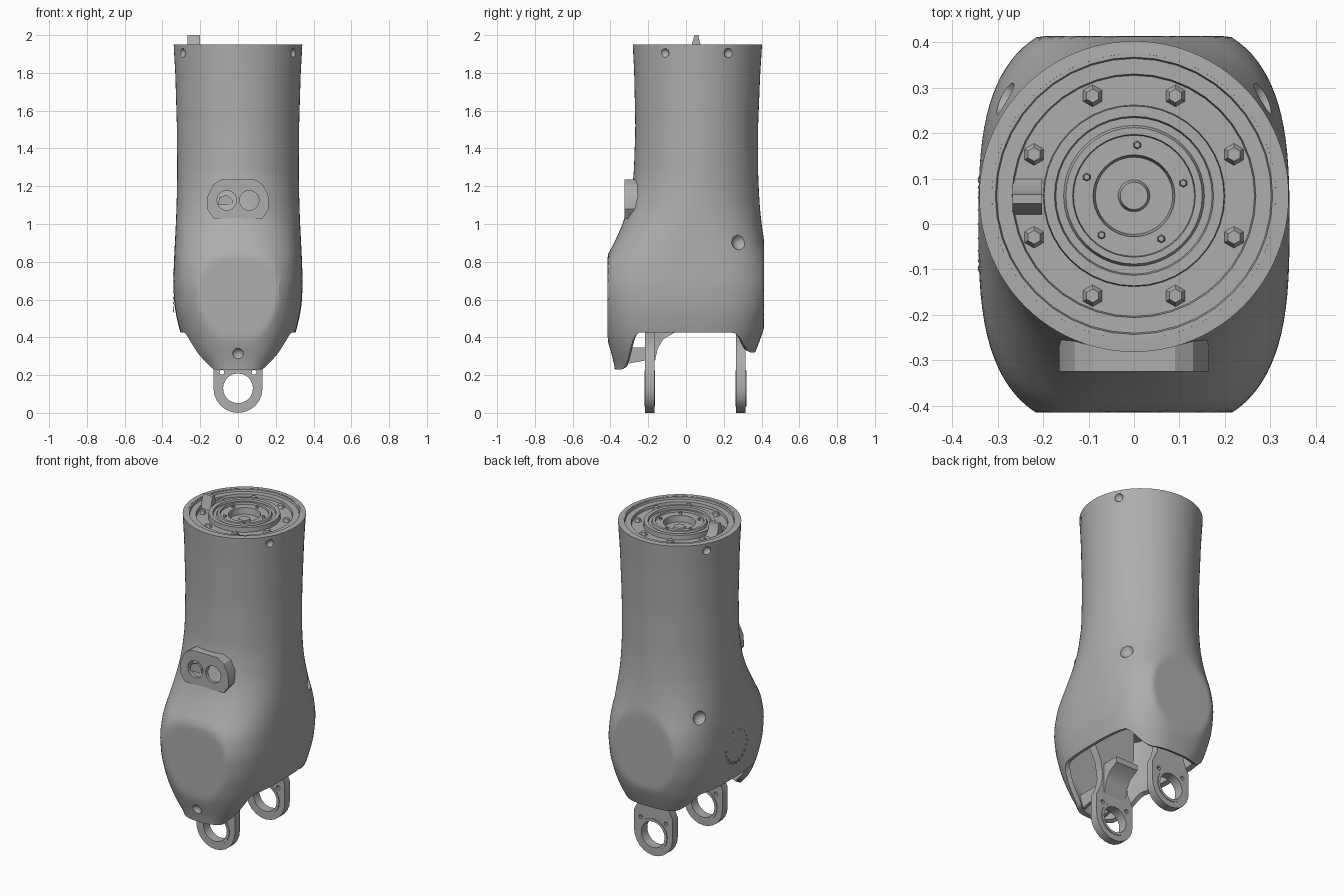
import bpy, bmesh, math
from mathutils import Vector

if "Cube" in bpy.data.objects:
    bpy.data.objects.remove(bpy.data.objects["Cube"])

GREY = (0.42, 0.42, 0.42, 1)
metal = bpy.data.materials.new("mid grey")
metal.use_nodes = True
metal.diffuse_color = GREY
metal.node_tree.nodes["Principled BSDF"].inputs["Base Color"].default_value = GREY
AXIS_Y = 0.062


def select(ob):
    bpy.ops.object.select_all(action='DESELECT')
    ob.select_set(True)
    bpy.context.view_layer.objects.active = ob


def finish(ob, angle=30):
    ob.data.materials.clear()
    ob.data.materials.append(metal)
    select(ob)
    bpy.ops.object.shade_smooth_by_angle(angle=math.radians(angle))
    return ob


def from_bmesh(name, bm):
    mesh = bpy.data.meshes.new(name)
    bm.to_mesh(mesh)
    bm.free()
    ob = bpy.data.objects.new(name, mesh)
    bpy.context.collection.objects.link(ob)
    return ob


def loft(name, rings, cap=False):
    bm = bmesh.new()
    rows = [[bm.verts.new(p) for p in ring] for ring in rings]
    n = len(rows[0])
    for a, b in zip(rows, rows[1:]):
        for i in range(n):
            j = (i + 1) % n
            bm.faces.new((a[i], a[j], b[j], b[i]))
    if cap:
        bm.faces.new(rows[-1])
    return from_bmesh(name, bm)


def circle(r, cx=0, cy=0, n=14):
    return [(cx + r * math.cos(math.tau * i / n), cy + r * math.sin(math.tau * i / n))
            for i in range(n)]


def plate(name, outlines, loc, thick, rot_z=0):
    """Upright plate cut from 2D outlines; inner outlines become holes."""
    cu = bpy.data.curves.new(name, 'CURVE')
    cu.dimensions, cu.fill_mode, cu.extrude = '2D', 'BOTH', thick / 2
    for pts in outlines:
        sp = cu.splines.new('POLY')
        sp.points.add(len(pts) - 1)
        for p, (x, y) in zip(sp.points, pts):
            p.co = (x, y, 0, 1)
        sp.use_cyclic_u = True
    ob = bpy.data.objects.new(name, cu)
    bpy.context.collection.objects.link(ob)
    ob.location = loc
    ob.rotation_euler = (math.pi / 2, 0, rot_z)
    select(ob)
    bpy.ops.object.convert(target='MESH')
    return finish(bpy.context.object)


# Housing sections: height, half width, front, back, centre, squareness
SECTIONS = [
    (0.23, 0.18, -0.375, 0.34, 0, 3), (0.28, 0.235, -0.385, 0.35, 0, 3),
    (0.33, 0.265, -0.40, 0.37, 0, 3), (0.42, 0.305, -0.425, 0.405, 0, 3),
    (0.55, 0.335, -0.45, 0.44, 0, 3), (0.68, 0.343, -0.46, 0.455, 0, 3),
    (0.80, 0.339, -0.435, 0.44, 0, 2.9), (0.90, 0.334, -0.38, 0.415, 0.01, 2.6),
    (1.00, 0.329, -0.335, 0.40, 0.025, 2.3), (1.10, 0.325, -0.305, 0.39, 0.04, 2.1),
    (1.25, 0.322, -0.277, 0.382, 0.05, 2), (1.50, 0.323, -0.268, 0.381, 0.056, 2),
    (1.80, 0.332, -0.274, 0.393, 0.06, 2), (1.95, 0.341, -0.282, 0.403, AXIS_Y, 2)]


def linear(z):
    z = min(max(z, SECTIONS[0][0]), SECTIONS[-1][0])
    for a, b in zip(SECTIONS, SECTIONS[1:]):
        if z <= b[0]:
            f = (z - a[0]) / (b[0] - a[0])
            return [p + (q - p) * f for p, q in zip(a, b)]


def section_point(z, t):
    samples = [linear(z + d) for d in (-0.03, 0, 0.03)]
    _, hx, front, back, cy, n = [sum(v) / 3 for v in zip(*samples)]
    c, s = math.cos(t), math.sin(t)
    x = math.copysign(hx * abs(c) ** (2 / n), c)
    reach = (back - cy) if s > 0 else (cy - front)
    y = cy + math.copysign(reach * abs(s) ** (2 / n), s)
    return Vector((x, min(max(y, -0.415), 0.413), z))


def ease(f):
    f = min(max(f, 0), 1)
    return f * f * (3 - 2 * f)


def lower_edge(t):
    """Arched opening: front skirt hangs lowest, back skirt a little less."""
    y = section_point(0.45, t).y
    return 0.425 - 0.195 * ease((-y - 0.25) / 0.14) - 0.105 * ease((y - 0.25) / 0.14)


SIDES = 96
rings = []
for k in range(49):
    ring = []
    for i in range(SIDES):
        t = math.tau * i / SIDES
        low = lower_edge(t)
        z = low + (1.1 - low) * k / 30 if k < 30 else 1.1 + 0.85 * (k - 30) / 18
        ring.append(section_point(z, t))
    rings.append(ring)
housing = loft("housing", rings)
shell = housing.modifiers.new("shell", 'SOLIDIFY')
shell.thickness, shell.offset = 0.028, -1

# Sockets sunk into the housing: side dimples, rim screw holes, front screw hole
bm = bmesh.new()
sockets = [(0, -0.41, 0.31, 0.034)]
for sx in (-1, 1):
    sockets += [(sx * 0.30, 0.285, 0.905, 0.045),
                (sx * 0.30, -0.115, 1.905, 0.026), (sx * 0.30, 0.225, 1.905, 0.026)]
for x, y, z, r in sockets:
    made = bmesh.ops.create_icosphere(bm, subdivisions=2, radius=r)
    bmesh.ops.translate(bm, verts=made["verts"], vec=(x, y, z))
cutter = from_bmesh("socket_cutter", bm)
cutter.hide_render = True
cut = housing.modifiers.new("sockets", 'BOOLEAN')
cut.operation, cut.object, cut.solver = 'DIFFERENCE', cutter, 'EXACT'
select(housing)
for m in ("shell", "sockets"):
    bpy.ops.object.modifier_apply(modifier=m)
bpy.data.objects.remove(cutter)
finish(housing)


def lathe(name, profile, n=40):
    return finish(loft(name, [[(r * math.cos(math.tau * i / n), AXIS_Y + r * math.sin(math.tau * i / n), z)
                               for i in range(n)] for r, z in profile], cap=True))


# Turned end flange with stepped rings, and inner closing plate
TOP, MID, LOW = 1.95, 1.938, 1.922
lathe("end_flange", [(0.318, 1.92), (0.318, TOP), (0.305, TOP), (0.302, MID), (0.268, MID),
                     (0.265, LOW), (0.20, LOW), (0.198, TOP), (0.175, TOP), (0.172, MID),
                     (0.155, MID), (0.15, TOP), (0.135, TOP), (0.133, MID), (0.09, MID),
                     (0.085, 1.90), (0.035, 1.90), (0.03, 1.915)])
loft_ring = [section_point(0.78, math.tau * i / SIDES) for i in range(SIDES)]
bm = bmesh.new()
bm.faces.new([bm.verts.new((p.x * 0.95, p.y * 0.95, p.z)) for p in loft_ring])
finish(from_bmesh("inner_closing_plate", bm))


def studs(name, count, radius, size, z, phase):
    bm = bmesh.new()
    for i in range(count):
        a = math.tau * (i + phase) / count
        made = bmesh.ops.create_cone(bm, cap_ends=True, segments=6, radius1=size,
                                     radius2=size * 0.6, depth=0.02)
        bmesh.ops.translate(bm, verts=made["verts"],
                            vec=(radius * math.cos(a), AXIS_Y + radius * math.sin(a), z))
    return finish(from_bmesh(name, bm))


studs("flange_bolts", 8, 0.238, 0.025, 1.93, 0.5)
studs("hub_bolts", 5, 0.112, 0.011, 1.94, 0.2)

# Locating pin standing above the flange
plate("locating_pin", [[(0.02, 1.92), (0.10, 1.92), (0.075, 1.955), (0.065, 2.0), (0.045, 2.0), (0.03, 1.95)]],
      (-0.235, 0, 0), 0.065, math.pi / 2)

# Twin-socket connector on the front
pad = [(-0.13, 1.03), (-0.165, 1.08), (-0.16, 1.15), (-0.13, 1.21), (-0.09, 1.235)]
pad += [(-x, z) for x, z in reversed(pad)]
plate("connector_block", [pad, circle(0.052, -0.06, 1.125), circle(0.052, 0.06, 1.125)],
      (0, -0.287, 0), 0.076)
plate("connector_key", [[(-0.105, 1.10), (-0.03, 1.10), (-0.03, 1.13), (-0.06, 1.155), (-0.10, 1.14)]],
      (0, -0.305, 0), 0.012)

# Pivot lugs below: round eye, waisted strap, bolt holes
eye = [(0.13 * math.cos(a), 0.13 + 0.13 * math.sin(a))
       for a in [math.pi * (1 + i / 12) for i in range(13)]]
strap = [(0.13, 0.25), (0.10, 0.31), (0.085, 0.38), (0.10, 0.48), (0.14, 0.56), (0.14, 0.78)]
outline = eye + strap + [(-x, z) for x, z in reversed(strap)]
holes = [circle(0.084, 0, 0.13)] + [circle(0.013, s * 0.085, 0.215, 8) for s in (-1, 1)]
for name, y in (("front_lug", -0.192), ("back_lug", 0.29)):
    plate(name, [outline] + holes, (0, y, 0), 0.05)
    plate(name + "_bushing", [circle(0.095, 0, 0.13, 20), circle(0.079, 0, 0.13, 20)], (0, y, 0), 0.058)

# Curved gusset and tie rib holding the front lug
plate("front_gusset", [[(-0.18, 0.26), (-0.163, 0.28), (-0.15, 0.34), (-0.12, 0.39),
                        (-0.06, 0.425), (-0.06, 0.46), (-0.18, 0.46)]], (0, 0, 0), 0.15, math.pi / 2)
for x in (-0.07, 0.07):
    plate("tie_rib", [[(-0.37, 0.25), (-0.2, 0.28), (-0.2, 0.345), (-0.37, 0.345)]],
          (x, 0, 0), 0.02, math.pi / 2)

# Ring of fine ridges on the right flank
bm = bmesh.new()
for i in range(20):
    a = math.tau * i / 20
    made = bmesh.ops.create_cone(bm, segments=4, radius1=0.012, radius2=0, depth=0.012, cap_ends=True)
    for v in made["verts"]:
        v.co = Vector((-0.341 - v.co.z * 0.5, 0.1 * math.cos(a) + v.co.x, 0.64 + 0.1 * math.sin(a) + v.co.y))
bmesh.ops.recalc_face_normals(bm, faces=bm.faces)
finish(from_bmesh("flank_ridges", bm))
